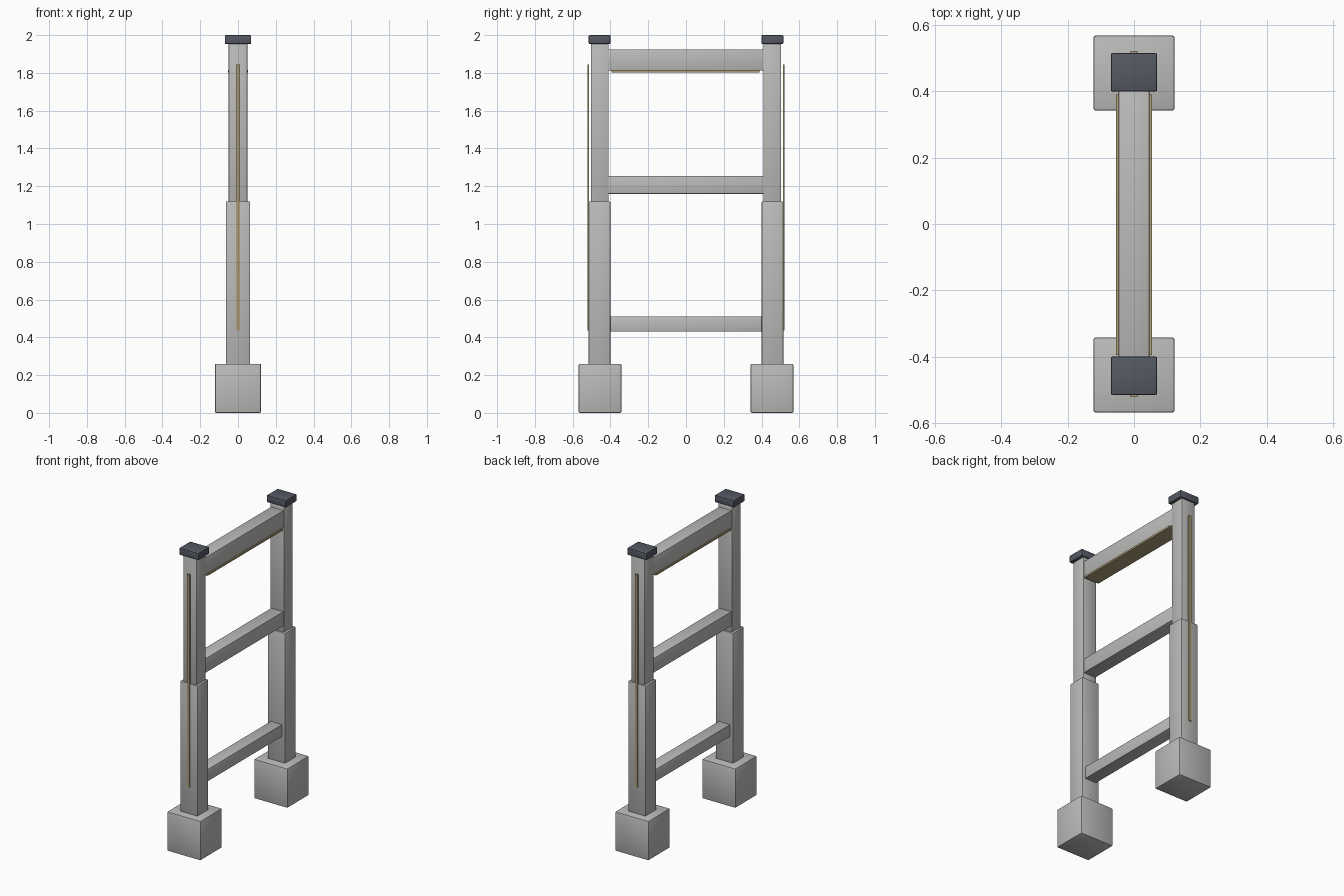
import bpy
import math

cube = bpy.data.objects.get("Cube")
if cube:
    bpy.data.objects.remove(cube, do_unlink=True)


def make_material(name, colour):
    mat = bpy.data.materials.new(name)
    mat.use_nodes = True
    mat.diffuse_color = (*colour, 1)
    mat.node_tree.nodes["Principled BSDF"].inputs["Base Color"].default_value = (*colour, 1)
    return mat


grey = make_material("concrete grey", (0.50, 0.50, 0.49))
slate = make_material("dark slate", (0.09, 0.10, 0.125))
brass = make_material("dull brass", (0.42, 0.34, 0.19))


def box(name, mat, half_x, y, z, bevel=0.0):
    """Box centred on x, spanning the given y and z ranges, with rounded edges."""
    bpy.ops.mesh.primitive_cube_add(size=1, location=(0, sum(y) / 2, sum(z) / 2))
    ob = bpy.context.object
    ob.name = name
    ob.scale = (2 * half_x, abs(y[1] - y[0]), z[1] - z[0])
    bpy.ops.object.transform_apply(location=False, rotation=False, scale=True)
    ob.data.materials.append(mat)
    if bevel:
        mod = ob.modifiers.new("soft edges", "BEVEL")
        mod.width = bevel
        mod.segments = 2
        bpy.ops.object.modifier_apply(modifier=mod.name)
        bpy.ops.object.shade_smooth_by_angle(angle=math.radians(40))
    return ob


# Front and back uprights, stepped from foot to cap
for side, s in (("front", -1), ("back", 1)):
    def span(inner, outer):
        return (s * inner, s * outer)

    box(side + "_foot", grey, 0.122, span(0.342, 0.568), (0, 0.26), 0.006)
    box(side + "_lower_post", grey, 0.064, span(0.40, 0.516), (0.25, 1.12), 0.005)
    box(side + "_upper_post", grey, 0.05, span(0.41, 0.504), (1.10, 1.96), 0.004)
    box(side + "_cap", slate, 0.07, span(0.40, 0.515), (1.953, 2.0), 0.005)
    # Thin inlay running up the outer face
    box(side + "_trim_strip", brass, 0.01, span(0.513, 0.521), (0.435, 1.845))

# Rails joining the uprights
for name, half_x, low, high in (("top_rail", 0.046, 1.812, 1.925),
                                ("middle_rail", 0.045, 1.16, 1.255),
                                ("bottom_rail", 0.042, 0.43, 0.51)):
    box(name, grey, half_x, (-0.43, 0.43), (low, high), 0.003)

# Plate under the top rail
box("top_rail_plate", brass, 0.054, (-0.395, 0.39), (1.802, 1.814))
